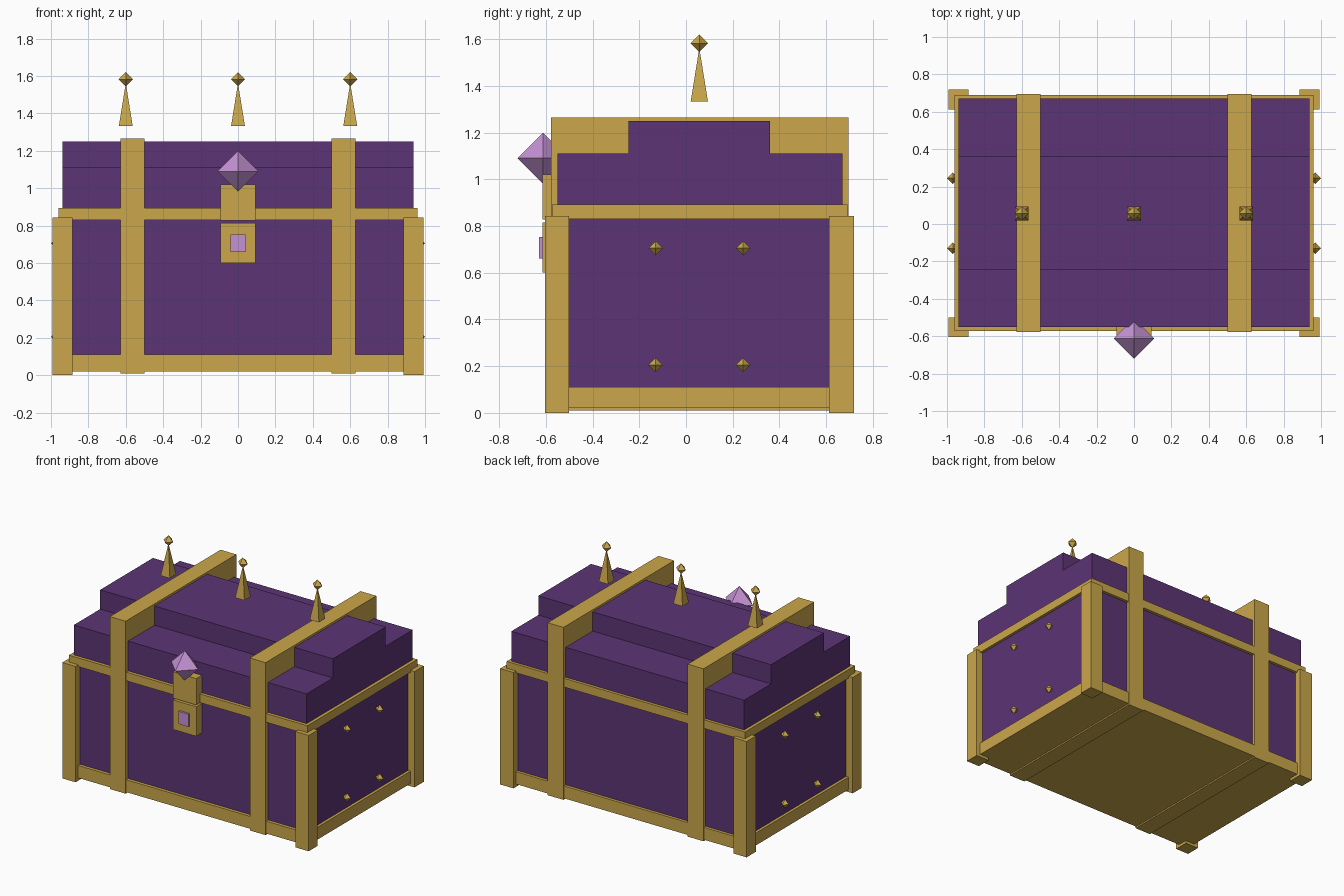
import bpy
import bmesh
from math import radians
from mathutils import Matrix, Vector

cube = bpy.data.objects.get("Cube")
if cube:
    bpy.data.objects.remove(cube, do_unlink=True)


def material(name, r, g, b):
    m = bpy.data.materials.new(name)
    m.use_nodes = True
    m.diffuse_color = (r, g, b, 1)
    m.node_tree.nodes["Principled BSDF"].inputs["Base Color"].default_value = (r, g, b, 1)
    return m


GOLD = material("gold", 0.60, 0.39, 0.07)
PURPLE = material("deep purple", 0.107, 0.035, 0.176)
LILAC = material("lilac gem", 0.56, 0.29, 0.66)


def finish(name, bm, mat):
    bmesh.ops.recalc_face_normals(bm, faces=bm.faces[:])
    mesh = bpy.data.meshes.new(name)
    bm.to_mesh(mesh)
    bm.free()
    mesh.materials.append(mat)
    obj = bpy.data.objects.new(name, mesh)
    bpy.context.scene.collection.objects.link(obj)
    return obj


def box(name, mat, x, y, z):
    """Box spanning the (min, max) pairs given for each axis."""
    bm = bmesh.new()
    size = [b - a for a, b in (x, y, z)]
    mid = Vector([(a + b) / 2 for a, b in (x, y, z)])
    bmesh.ops.create_cube(bm, size=1, matrix=Matrix.Translation(mid) @ Matrix.Diagonal((*size, 1)))
    return finish(name, bm, mat)


def octahedron(name, mat, centre, r):
    bm = bmesh.new()
    top, bottom = (bm.verts.new(Vector(centre) + Vector((0, 0, s * r))) for s in (1, -1))
    ring = [bm.verts.new(Vector(centre) + Vector(d) * r)
            for d in ((1, 0, 0), (0, 1, 0), (-1, 0, 0), (0, -1, 0))]
    for i in range(4):
        for tip in (top, bottom):
            bm.faces.new((ring[i], ring[(i + 1) % 4], tip))
    return finish(name, bm, mat)


def pyramid(name, mat, x, y, z, half, height):
    bm = bmesh.new()
    place = Matrix.Translation((x, y, z + height / 2)) @ Matrix.Rotation(radians(45), 4, "Z")
    bmesh.ops.create_cone(bm, cap_ends=True, segments=4, radius1=half * 2 ** 0.5,
                          radius2=0, depth=height, matrix=place)
    return finish(name, bm, mat)


# Chest body and gold bands around its foot and mouth
box("body", PURPLE, (-0.94, 0.94), (-0.55, 0.67), (0.03, 0.84))
box("base_band", GOLD, (-0.96, 0.96), (-0.573, 0.691), (0.02, 0.11))
box("rim_band", GOLD, (-0.96, 0.96), (-0.573, 0.691), (0.83, 0.893))

# Stepped lid, extruded from its end profile
profile = [(-0.55, 0.88), (0.67, 0.88), (0.67, 1.11), (0.36, 1.11),
           (0.36, 1.25), (-0.247, 1.25), (-0.247, 1.11), (-0.55, 1.11)]
bm = bmesh.new()
end = bm.faces.new([bm.verts.new((-0.937, y, z)) for y, z in profile])
sweep = bmesh.ops.extrude_face_region(bm, geom=[end], use_keep_orig=True)
bmesh.ops.translate(bm, vec=(1.874, 0, 0),
                    verts=[v for v in sweep["geom"] if isinstance(v, bmesh.types.BMVert)])
finish("lid", bm, PURPLE)

# Mirrored parts: straps, corner posts, side studs
for side, s in (("left", 1), ("right", -1)):
    def span(a, b):
        return tuple(sorted((s * a, s * b)))

    box(f"{side}_strap", GOLD, span(0.5, 0.627), (-0.578, 0.695), (0.01, 1.265))
    for end_name, y in (("front", (-0.604, -0.5)), ("back", (0.613, 0.72))):
        box(f"{side}_{end_name}_post", GOLD, span(0.885, 0.992), y, (0, 0.843))
    for row, z in (("lower", 0.205), ("upper", 0.705)):
        for end_name, y in (("front", -0.13), ("back", 0.245)):
            octahedron(f"{side}_{row}_{end_name}_stud", GOLD, (s * 0.969, y, z), 0.031)

# Floating spikes with finials above the lid
for label, x in (("right", -0.6), ("middle", 0), ("left", 0.6)):
    pyramid(f"{label}_spike", GOLD, x, 0.057, 1.332, 0.037, 0.23)
    octahedron(f"{label}_finial", GOLD, (x, 0.057, 1.582), 0.038)

# Clasp: hasp on the lid, lock plate on the body, gems
box("hasp", GOLD, (-0.094, 0.094), (-0.614, -0.54), (0.828, 1.02))
box("lock_plate", GOLD, (-0.094, 0.094), (-0.614, -0.54), (0.6, 0.815))
box("lock_gem", LILAC, (-0.04, 0.04), (-0.629, -0.6), (0.66, 0.752))
octahedron("hasp_gem", LILAC, (0, -0.612, 1.09), 0.109)
